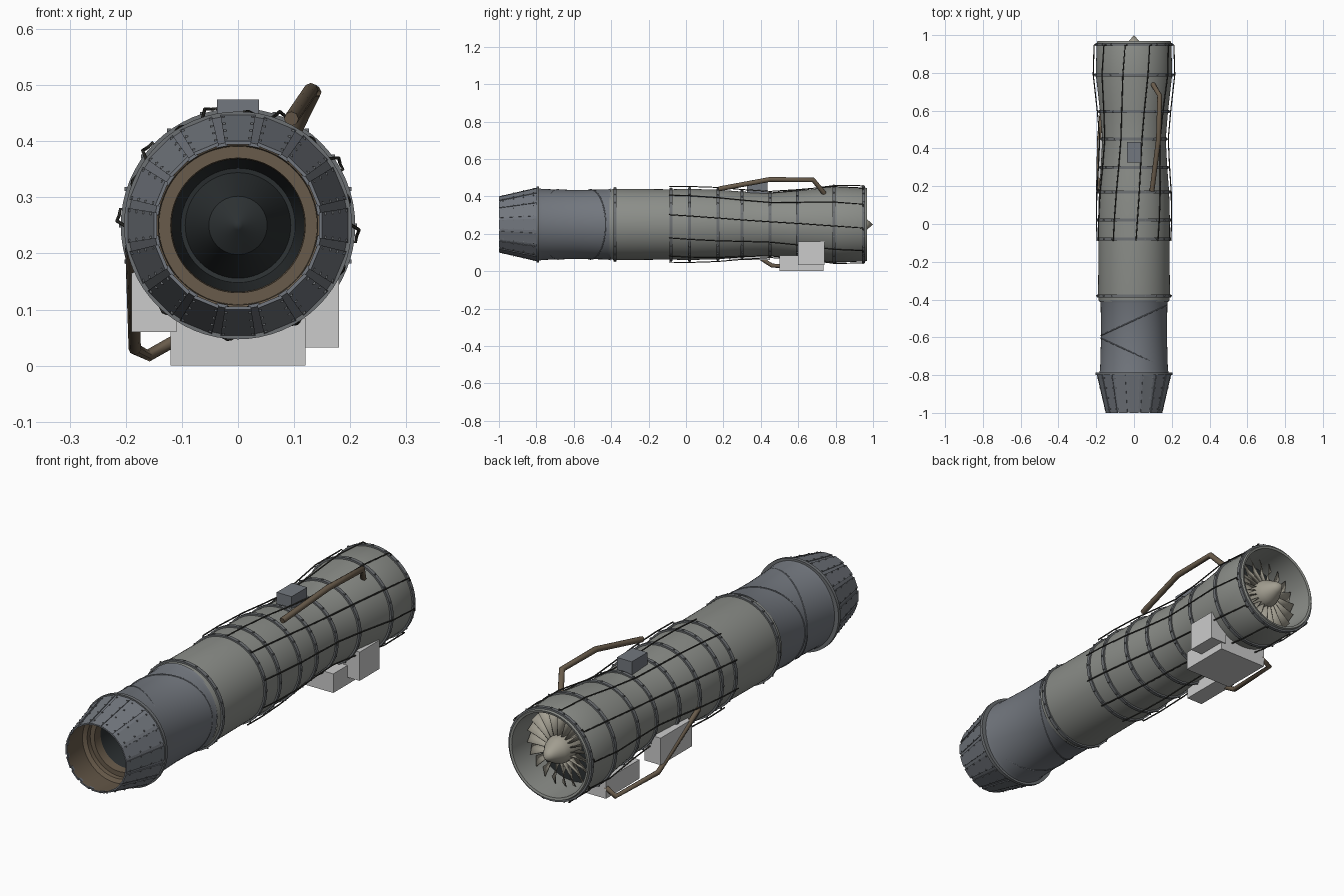
import bpy, bmesh, math
from math import sin, cos, pi, radians
from mathutils import Vector

if "Cube" in bpy.data.objects:
    bpy.data.objects.remove(bpy.data.objects["Cube"])

CZ = 0.25  # height of the engine axis


def mat(name, c):
    m = bpy.data.materials.new(name)
    m.diffuse_color = (*c, 1)
    m.use_nodes = True
    m.node_tree.nodes["Principled BSDF"].inputs["Base Color"].default_value = m.diffuse_color
    return m


CASE = mat("case_grey", (0.26, 0.27, 0.25))
STEEL = mat("blue_steel", (0.17, 0.185, 0.21))
RIM = mat("flange_grey", (0.15, 0.16, 0.17))
DARK = mat("dark_line", (0.04, 0.04, 0.035))
BROWN = mat("burnt_brown", (0.14, 0.105, 0.07))
SOOT = mat("soot", (0.025, 0.03, 0.032))
BLADE = mat("blade_beige", (0.36, 0.34, 0.28))


def polar(y, r, a):
    return Vector((r * cos(a), y, CZ + r * sin(a)))


def finish(name, bm, m=None, smooth=True):
    bmesh.ops.recalc_face_normals(bm, faces=bm.faces[:])
    me = bpy.data.meshes.new(name)
    bm.to_mesh(me)
    bm.free()
    ob = bpy.data.objects.new(name, me)
    bpy.context.collection.objects.link(ob)
    if m:
        me.materials.append(m)
    if smooth:
        bpy.ops.object.select_all(action='DESELECT')
        ob.select_set(True)
        bpy.context.view_layer.objects.active = ob
        bpy.ops.object.shade_smooth_by_angle(angle=radians(30))
    return ob


def lathe(name, prof, m, n=64, closed=False, sx=1, sz=1):
    """Revolve (y, r) points about the engine axis."""
    bm = bmesh.new()
    rings = []
    for y, r in prof:
        rings.append([bm.verts.new((r * sx * cos(2 * pi * i / n), y, CZ + r * sz * sin(2 * pi * i / n)))
                      for i in range(n)])
    pairs = list(zip(rings, rings[1:] + ([rings[0]] if closed else [])))
    for a, b in pairs:
        for i in range(n):
            j = (i + 1) % n
            bm.faces.new((a[i], a[j], b[j], b[i]))
    bmesh.ops.remove_doubles(bm, verts=bm.verts[:], dist=1e-5)
    return finish(name, bm, m)


def box(name, lo, hi, m=None):
    bm = bmesh.new()
    bmesh.ops.create_cube(bm, size=1)
    for v in bm.verts:
        v.co = Vector([lo[k] + (v.co[k] + 0.5) * (hi[k] - lo[k]) for k in range(3)])
    return finish(name, bm, m, False)


def pipe(name, pts, r, m, cyclic=False, res=2):
    cu = bpy.data.curves.new(name, 'CURVE')
    cu.dimensions = '3D'
    cu.bevel_depth, cu.bevel_resolution, cu.use_fill_caps = r, res, True
    sp = cu.splines.new('POLY')
    sp.points.add(len(pts) - 1)
    for p, q in zip(sp.points, pts):
        p.co = (*q, 1)
    sp.use_cyclic_u = cyclic
    ob = bpy.data.objects.new(name, cu)
    bpy.context.collection.objects.link(ob)
    cu.materials.append(m)
    return ob


def slab(bm, y0, r0, y1, r1, a, h, t):
    """Flat tapered plate between two radii, centred on angle a."""
    v = [bm.verts.new(polar(y, r - d, a + s * h))
         for d in (0, t) for y, r, s in ((y0, r0, -1), (y0, r0, 1), (y1, r1, 1), (y1, r1, -1))]
    for f in ((0, 1, 2, 3), (7, 6, 5, 4), (0, 4, 5, 1), (1, 5, 6, 2), (2, 6, 7, 3), (3, 7, 4, 0)):
        bm.faces.new([v[i] for i in f])


def studs(name, places, size, m):
    bm = bmesh.new()
    for p in places:
        g = bmesh.ops.create_cube(bm, size=size)
        bmesh.ops.translate(bm, verts=g['verts'], vec=p)
    return finish(name, bm, m, False)


# Main casing with waist, continuing round the intake lip into the duct
OUTER = [(-0.41, 0.186), (-0.38, 0.19), (-0.08, 0.188), (0.02, 0.19), (0.17, 0.186), (0.30, 0.176),
         (0.45, 0.168), (0.595, 0.18), (0.79, 0.202), (0.955, 0.198)]
lathe("main_casing", OUTER + [(0.968, 0.194), (0.965, 0.184), (0.80, 0.178)], CASE)


def radius(y):
    for (y0, r0), (y1, r1) in zip(OUTER, OUTER[1:]):
        if y <= y1:
            return r0 + (r1 - r0) * (y - y0) / (y1 - y0)
    return OUTER[-1][1]


# Bolted flanges
bolts = []
for k, y in enumerate((-0.38, -0.08, 0.02, 0.17, 0.30, 0.45, 0.595, 0.79, 0.95)):
    r = radius(y)
    lathe(f"flange_{k}", [(y - 0.008, r - 0.01), (y - 0.008, r + 0.007),
                          (y + 0.008, r + 0.007), (y + 0.008, r - 0.01)], RIM, closed=True)
    bolts += [polar(y, r + 0.007, 2 * pi * i / 20) for i in range(20)]
studs("flange_bolts", bolts, 0.007, RIM)

# Lengthwise lines that drift slightly round the casing, with hooked ends
for i in range(10):
    a0 = radians(15 + 36 * i)
    ys = (-0.09, 0.02, 0.17, 0.30, 0.45, 0.595, 0.79, 0.945)
    pts = [polar(y, radius(max(y, -0.08)) + 0.014, a0 - 0.34 * (y + 0.09)) for y in ys]
    pts += [polar(0.947, 0.212, a0 - 0.40), polar(0.947, 0.199, a0 - 0.40)]
    pipe(f"casing_line_{i}", pts, 0.003, DARK, res=1)

# Swivel duct and its slanted joint seams
lathe("swivel_duct", [(-0.405, 0.187), (-0.42, 0.182), (-0.6, 0.18), (-0.77, 0.185), (-0.79, 0.19)],
      STEEL, sx=0.97, sz=1.025)
for name, y0, k in (("front_seam", -0.685, -0.08), ("rear_seam", -0.51, 0.08)):
    pipe(name, [(0.175 * cos(2 * pi * i / 64), y0 + k * cos(2 * pi * i / 64),
                 CZ + 0.186 * sin(2 * pi * i / 64)) for i in range(64)], 0.003, STEEL, True)
lathe("nozzle_flange", [(-0.80, 0.18), (-0.80, 0.203), (-0.785, 0.203), (-0.785, 0.18)], RIM, closed=True)

# Nozzle petals over narrower seals
N = 16
bm = bmesh.new()
rivets = []
for i in range(N):
    a = pi / 2 + 2 * pi * i / N
    slab(bm, -0.795, 0.200, -1.0, 0.152, a, radians(9), 0.006)
    for s in (-1, 1):
        for t in (0.1, 0.36, 0.62, 0.9):
            rivets.append(polar(-0.795 - 0.205 * t, 0.1995 - 0.048 * t, a + s * radians(7.8)))
finish("nozzle_petals", bm, STEEL, False)
bm = bmesh.new()
for i in range(N):
    slab(bm, -0.795, 0.197, -0.997, 0.149, pi / 2 + 2 * pi * (i + 0.5) / N, radians(4), 0.006)
finish("nozzle_seals", bm, STEEL, False)
studs("petal_rivets", rivets, 0.005, RIM)

# Exhaust interior
lathe("nozzle_liner", [(-0.996, 0.145), (-0.87, 0.158), (-0.86, 0.142), (-0.84, 0.141),
                       (-0.84, 0.12), (-0.80, 0.118)], BROWN)
lathe("exhaust_duct", [(-0.80, 0.12), (-0.6, 0.115), (-0.4, 0.102), (-0.38, 0.0)], SOOT)
lathe("tail_cone", [(-0.38, 0.10), (-0.52, 0.055), (-0.53, 0.052), (-0.56, 0.008), (-0.565, 0.0)], SOOT)

# Intake fan
lathe("fan_backplate", [(0.80, 0.18), (0.80, 0.0)], SOOT)
lathe("spinner", [(0.82, 0.062), (0.90, 0.06), (0.925, 0.052), (0.97, 0.026), (1.0, 0.0)], BLADE, n=32)
bm = bmesh.new()
for i in range(20):
    a = 2 * pi * i / 20
    v = [bm.verts.new(polar(y, r, a + d)) for y, r, d in
         ((0.90, 0.05, -0.06), (0.885, 0.115, -0.11), (0.875, 0.172, -0.12),
          (0.845, 0.172, 0.10), (0.84, 0.115, 0.09), (0.84, 0.05, 0.08))]
    bm.faces.new((v[0], v[1], v[4], v[5]))
    bm.faces.new((v[1], v[2], v[3], v[4]))
fan = finish("fan_blades", bm, BLADE)
fan.modifiers.new("thickness", 'SOLIDIFY').thickness = 0.003

# Accessory boxes
box("gearbox", (-0.12, 0.50, 0.0), (0.12, 0.735, 0.085))
box("right_accessory", (0.10, 0.60, 0.032), (0.18, 0.74, 0.16))
box("left_accessory", (-0.19, 0.23, 0.06), (-0.11, 0.45, 0.18))
box("top_accessory", (-0.037, 0.325, 0.40), (0.037, 0.435, 0.474), STEEL)

# Large bleed pipes
pipe("upper_bleed_pipe", [(0.095, 0.175, 0.44), (0.13, 0.45, 0.491), (0.136, 0.68, 0.488),
                          (0.10, 0.74, 0.415)], 0.013, BROWN)
pipe("lower_bleed_pipe", [(-0.19, 0.18, 0.21), (-0.184, 0.46, 0.03), (-0.16, 0.725, 0.018),
                          (-0.112, 0.725, 0.045)], 0.011, BROWN)
